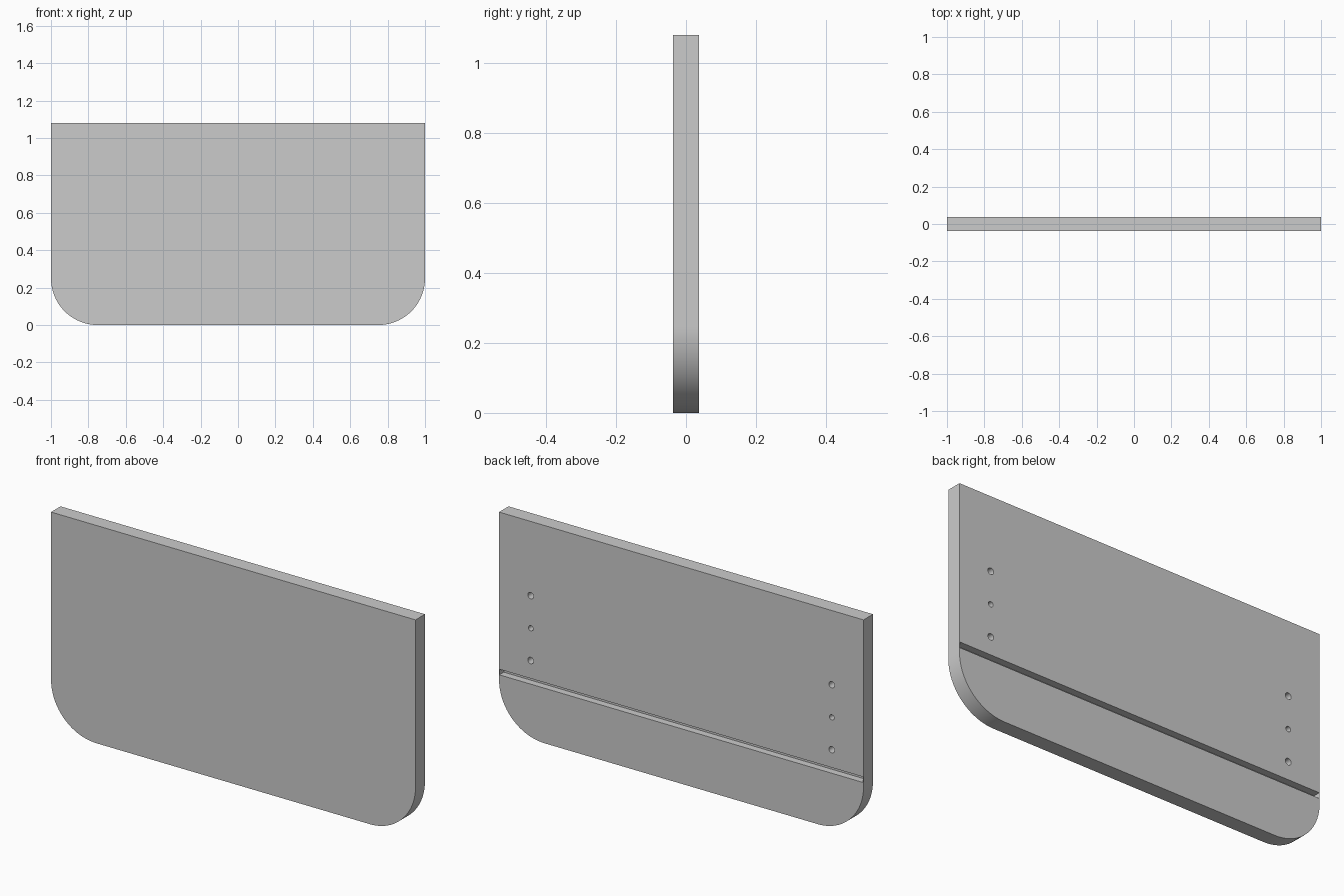
import bpy, bmesh, math

if "Cube" in bpy.data.objects:
    bpy.data.objects.remove(bpy.data.objects["Cube"])

HALF_T = 0.037   # half thickness of the board
HEIGHT = 1.08
RADIUS = 0.25    # lower corner rounding
STEPS = 24


def new_object(name, bm):
    bmesh.ops.recalc_face_normals(bm, faces=bm.faces)
    mesh = bpy.data.meshes.new(name)
    bm.to_mesh(mesh)
    bm.free()
    obj = bpy.data.objects.new(name, mesh)
    bpy.context.collection.objects.link(obj)
    return obj


def extrude_profile(name, points, y0, y1):
    """Closed x/z outline extruded from y0 to y1."""
    bm = bmesh.new()
    face = bm.faces.new([bm.verts.new((x, y0, z)) for x, z in points])
    ext = bmesh.ops.extrude_face_region(bm, geom=[face])
    verts = [g for g in ext["geom"] if isinstance(g, bmesh.types.BMVert)]
    bmesh.ops.translate(bm, verts=verts, vec=(0, y1 - y0, 0))
    return new_object(name, bm)


def circle(cx, cz, r, n):
    return [(cx + r * math.cos(2 * math.pi * i / n),
             cz + r * math.sin(2 * math.pi * i / n)) for i in range(n)]


def cut(target, cutter):
    cutter.hide_render = True
    mod = target.modifiers.new("cut", 'BOOLEAN')
    mod.operation = 'DIFFERENCE'
    mod.solver = 'EXACT'
    mod.object = cutter
    bpy.context.view_layer.objects.active = target
    bpy.ops.object.modifier_apply(modifier=mod.name)
    bpy.data.objects.remove(cutter)


# Board with two rounded lower corners
right = [(1 - RADIUS + RADIUS * math.sin(a), RADIUS - RADIUS * math.cos(a))
         for a in (math.pi / 2 * i / STEPS for i in range(STEPS + 1))]
right.append((1, HEIGHT))
outline = right + [(-x, z) for x, z in reversed(right)]
board = extrude_profile("drawer_front", outline, -HALF_T, HALF_T)

# Groove across the back for the bottom panel, closed by thin ends
g = 0.998
cut(board, extrude_profile("groove_cutter",
                           [(-g, 0.273), (g, 0.273), (g, 0.301), (-g, 0.301)],
                           0.002, HALF_T + 0.02))

# Blind fixing holes, three at each side
for side in (-1, 1):
    for z, r in ((0.39, 0.016), (0.55, 0.013), (0.712, 0.016)):
        cut(board, extrude_profile("hole_cutter", circle(side * 0.826, z, r, 32),
                                   0.002, HALF_T + 0.02))

# Smooth the curved parts only
bpy.ops.object.select_all(action='DESELECT')
board.select_set(True)
bpy.context.view_layer.objects.active = board
bpy.ops.object.shade_smooth_by_angle(angle=math.radians(30))
